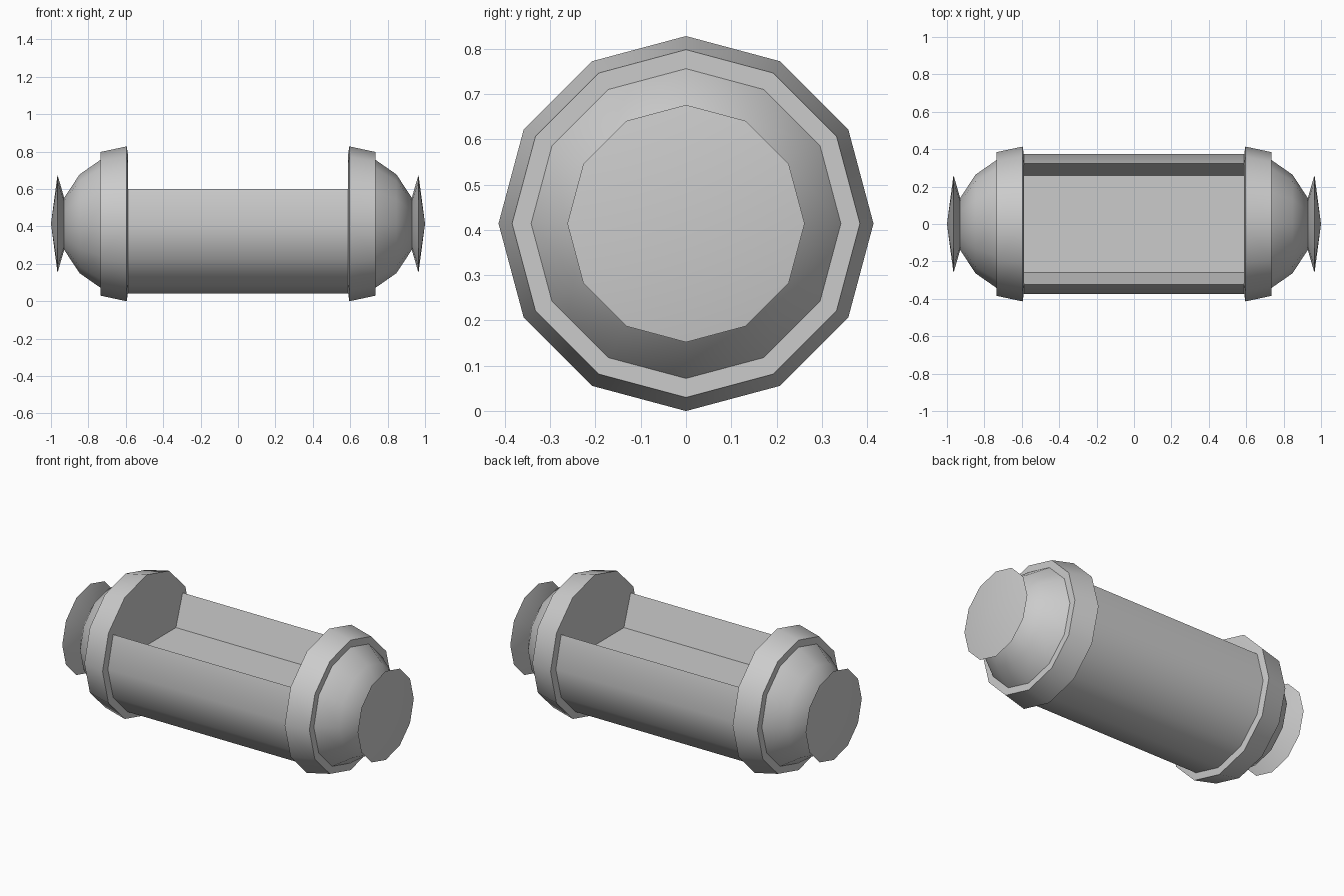
import bpy, bmesh
from math import sin, cos, radians

if "Cube" in bpy.data.objects:
    bpy.data.objects.remove(bpy.data.objects["Cube"])

SIDES = 12
AXIS_Z = 0.414


def finish(name, bm, mirror=False):
    bmesh.ops.recalc_face_normals(bm, faces=bm.faces[:])
    me = bpy.data.meshes.new(name)
    bm.to_mesh(me)
    bm.free()
    for p in me.polygons:
        p.use_smooth = True
    me.set_sharp_from_angle(angle=radians(35))
    ob = bpy.data.objects.new(name, me)
    ob.location.z = AXIS_Z
    bpy.context.collection.objects.link(ob)
    if mirror:
        mod = ob.modifiers.new("Mirror", 'MIRROR')
        mod.use_mirror_merge = False
    return ob


def lathe_x(name, profile):
    """Spin (x, radius) points about the x axis; radius 0 makes a pole."""
    bm = bmesh.new()
    rings = []
    for x, r in profile:
        n = SIDES if r else 1
        rings.append([bm.verts.new((x, r * cos(radians(30 * i)), r * sin(radians(30 * i))))
                      for i in range(n)])
    for a, b in zip(rings, rings[1:]):
        for i in range(SIDES):
            j = (i + 1) % SIDES
            quad = [a[i % len(a)], a[j % len(a)], b[j % len(b)], b[i % len(b)]]
            bm.faces.new(list(dict.fromkeys(quad)))
    return finish(name, bm, mirror=True)


# Domed end caps with a wide stepped rim
lathe_x("end_cap", [(0.587, 0), (0.588, 0.365), (0.595, 0.414), (0.735, 0.384),
                    (0.735, 0.342), (0.847, 0.264), (0.93, 0.138), (0.93, 0)])

# Flared discs on the outer ends
lathe_x("end_disc", [(0.925, 0), (0.929, 0.138), (0.965, 0.262), (1.0, 0)])

# Trough body: lower part of a 12-sided tube with a flat recessed floor
R = 0.373
section = [(R * cos(radians(a)), R * sin(radians(a))) for a in range(150, 391, 30)]
section += [(0.26, 0.005), (-0.26, 0.005)]
bm = bmesh.new()
ends = [[bm.verts.new((x, y, z)) for y, z in section] for x in (-0.6, 0.6)]
for i in range(len(section)):
    j = (i + 1) % len(section)
    bm.faces.new((ends[0][i], ends[0][j], ends[1][j], ends[1][i]))
for ring in ends:
    bm.faces.new(ring)
finish("trough_body", bm)
